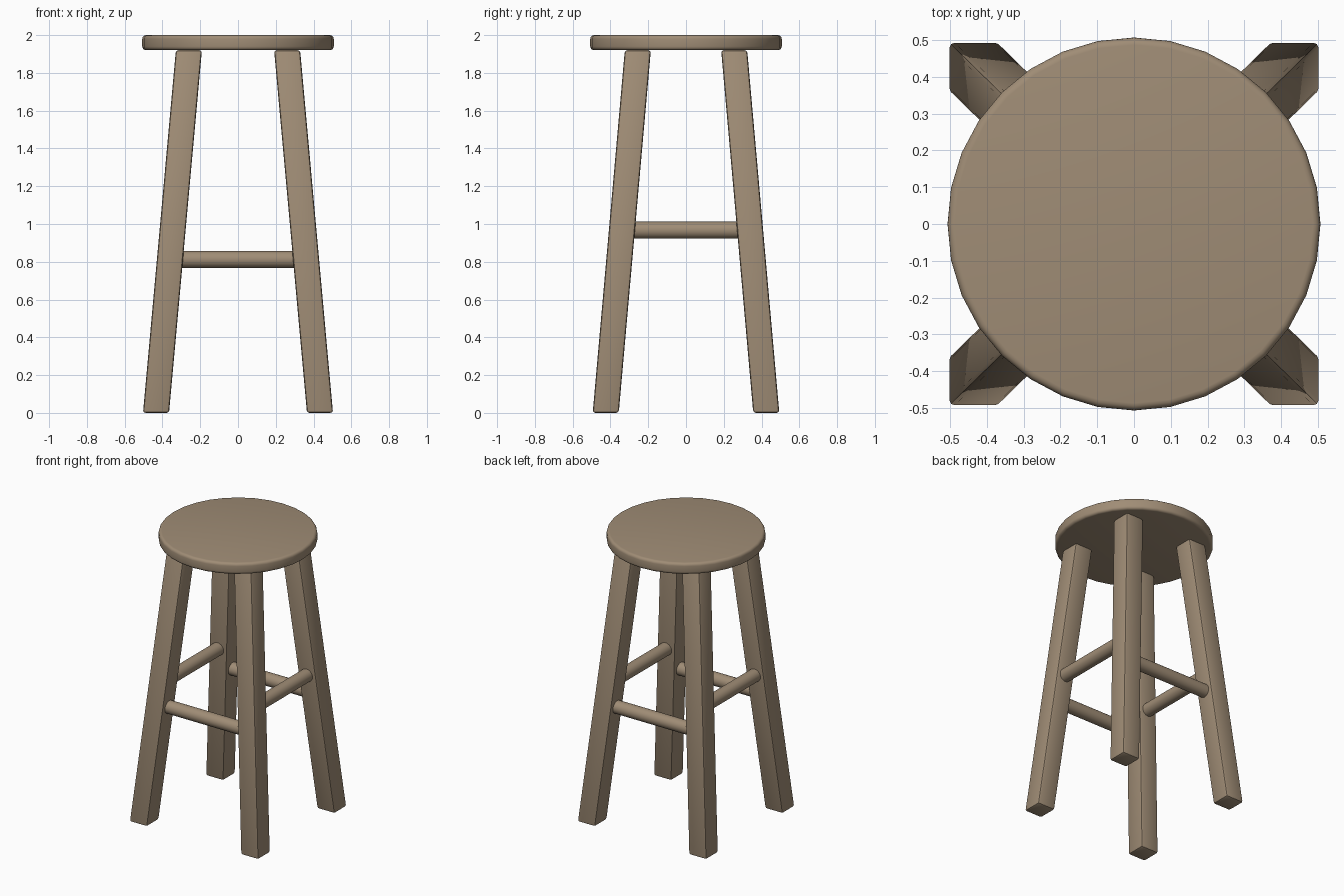
import bpy
import math

if "Cube" in bpy.data.objects:
    bpy.data.objects.remove(bpy.data.objects["Cube"])

wood = bpy.data.materials.new("warm_brown_wood")
wood.diffuse_color = (0.35, 0.265, 0.18, 1.0)
wood.use_nodes = True
wood.node_tree.nodes["Principled BSDF"].inputs["Base Color"].default_value = wood.diffuse_color

SEAT_BOTTOM = 1.92
FOOT = (0.434, 0.425)   # leg centre at the floor
HEAD = (0.26, 0.255)    # leg centre under the seat
HALF = 0.069            # half the leg thickness


def leg_centre(z):
    t = z / SEAT_BOTTOM
    return [f + (h - f) * t for f, h in zip(FOOT, HEAD)]


def finish(obj, name, bevel=0.0, segments=3):
    obj.name = name
    obj.data.materials.append(wood)
    if bevel:
        mod = obj.modifiers.new("rounded_edges", 'BEVEL')
        mod.width = bevel
        mod.segments = segments
        mod.limit_method = 'ANGLE'
        mod.angle_limit = math.radians(40)
        bpy.ops.object.modifier_apply(modifier=mod.name)
    bpy.ops.object.shade_smooth_by_angle(angle=math.radians(35))


# Round seat with softened rims
bpy.ops.mesh.primitive_cylinder_add(vertices=32, radius=0.507, depth=2 - SEAT_BOTTOM,
                                    location=(0, 0, (2 + SEAT_BOTTOM) / 2))
finish(bpy.context.object, "seat", 0.02, 4)

# Four splayed square legs, sheared so feet and tops stay level
for sx, side in ((-1, "left"), (1, "right")):
    for sy, end in ((-1, "front"), (1, "back")):
        bpy.ops.mesh.primitive_cube_add(size=2)
        leg = bpy.context.object
        for v in leg.data.vertices:
            z = SEAT_BOTTOM if v.co.z > 0 else 0.0
            cx, cy = leg_centre(z)
            v.co = (sx * cx + v.co.x * HALF, sy * cy + v.co.y * HALF, z)
        finish(leg, f"{end}_{side}_leg", 0.014, 2)


# Round stretchers: lower pair along x, higher pair along y
def stretcher(name, z, axis, sign):
    cx, cy = leg_centre(z)
    if axis == 'x':
        length, loc, rot = 2 * cx, (0, sign * cy, z), (0, math.pi / 2, 0)
    else:
        length, loc, rot = 2 * cy, (sign * cx, 0, z), (math.pi / 2, 0, 0)
    bpy.ops.mesh.primitive_cylinder_add(vertices=32, radius=0.045, depth=length,
                                        location=loc, rotation=rot)
    finish(bpy.context.object, name)


for sign, end, side in ((-1, "front", "left"), (1, "back", "right")):
    stretcher(f"{end}_stretcher", 0.812, 'x', sign)
    stretcher(f"{side}_stretcher", 0.967, 'y', sign)
